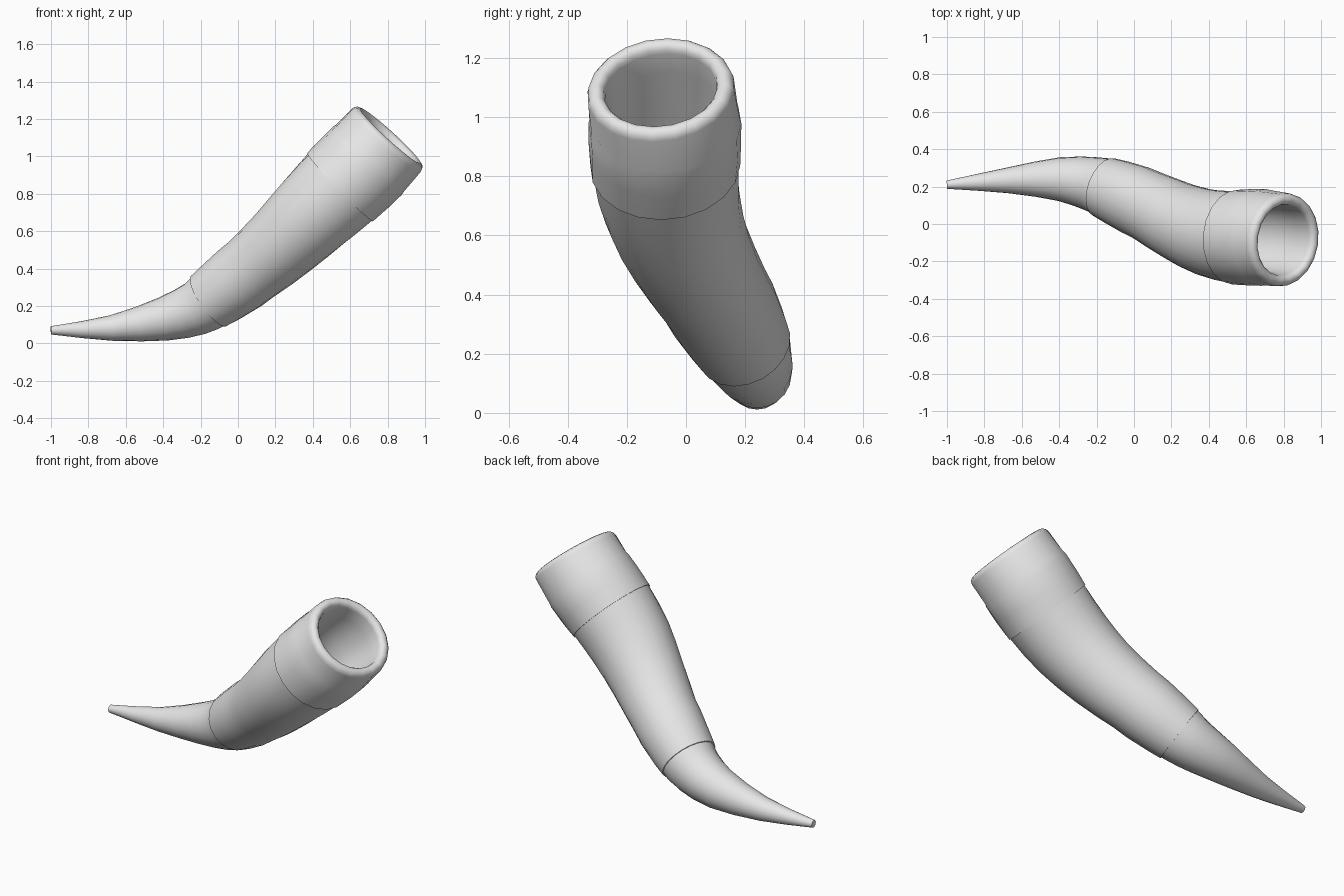
import bpy, bmesh, math
from mathutils import Vector

if "Cube" in bpy.data.objects:
    bpy.data.objects.remove(bpy.data.objects["Cube"], do_unlink=True)

horn_grey = bpy.data.materials.new("horn_grey")
horn_grey.use_nodes = True
GREY = (0.8, 0.8, 0.8, 1)
horn_grey.diffuse_color = GREY
horn_grey.node_tree.nodes["Principled BSDF"].inputs["Base Color"].default_value = GREY

# Centreline stations from tip to mouth: x, y, z, radius
STATIONS = [Vector(s) for s in (
    (-1, .21, .07, .022), (-.68, .233, .082, .068), (-.4, .24, .13, .117),
    (-.23, .215, .185, .145), (-.13, .185, .245, .163), (.07, .10, .395, .19),
    (.24, .015, .54, .21), (.395, -.045, .69, .232), (.545, -.07, .835, .248),
    (.70, -.072, .985, .255), (.815, -.088, 1.11, .25))]
LAST = len(STATIONS) - 1
SIDES = 20


def sample(t):
    """Smooth interpolation along the stations."""
    i = min(int(t), LAST - 1)
    f = t - i
    b, c = STATIONS[i], STATIONS[i + 1]
    a = STATIONS[i - 1] if i > 0 else 2 * b - c
    d = STATIONS[i + 2] if i + 2 <= LAST else 2 * c - b
    return b + 0.5 * f * (c - a + f * (2 * a - 5 * b + 4 * c - d
                                       + f * (3 * (b - c) + d - a)))


def ring(bm, t, offset):
    """Circle of vertices square to the centreline."""
    p = sample(t)
    along = (sample(min(t + .1, LAST)) - sample(max(t - .1, 0))).xyz.normalized()
    side = along.cross(Vector((0, 0, 1))).normalized()
    up = side.cross(along)
    r = p.w + offset
    angles = [math.tau * k / SIDES for k in range(SIDES)]
    return [bm.verts.new(p.xyz + r * (side * math.cos(a) + up * math.sin(a)))
            for a in angles]


def sleeve(name, profile):
    """Skin rings given as (position along horn, radius offset), capping both ends."""
    bm = bmesh.new()
    rings = [ring(bm, t, o) for t, o in profile]
    for a, b in zip(rings, rings[1:]):
        for k in range(SIDES):
            n = (k + 1) % SIDES
            bm.faces.new((a[k], a[n], b[n], b[k]))
    bm.faces.new(rings[0])
    bm.faces.new(rings[-1])
    bmesh.ops.recalc_face_normals(bm, faces=bm.faces)
    mesh = bpy.data.meshes.new(name)
    bm.to_mesh(mesh)
    bm.free()
    mesh.materials.append(horn_grey)
    obj = bpy.data.objects.new(name, mesh)
    bpy.context.collection.objects.link(obj)
    bpy.ops.object.select_all(action='DESELECT')
    obj.select_set(True)
    bpy.context.view_layer.objects.active = obj
    bpy.ops.object.shade_smooth_by_angle(angle=math.radians(50))


def steps(start, end):
    return [(start + .5 * k, 0) for k in range(int((end - start) * 2) + 1)]


# Curved point, ending inside the middle sleeve
sleeve("horn_tip", steps(0, 4))

# Middle sleeve, with a raised lip over the tip
sleeve("horn_middle", [(3.8, -.02), (3.8, .006), (4.2, .007), (4.7, .006)]
       + steps(5, 8))

# Mouth collar: raised lip, rounded rim and a hollow bore
rim = [(LAST - .2 * (1 - math.sin(a)), -.03 + .03 * math.cos(a))
       for a in (math.radians(d) for d in range(0, 181, 30))]
bore = [(9.3, -.068), (8.5, -.07), (7.5, -.08), (6.5, -.09), (5.8, -.11), (5.5, -.15)]
sleeve("horn_mouth", [(8, -.03), (8, .006), (8.5, .005), (8.95, .004), (9.05, 0)]
       + rim + bore)
